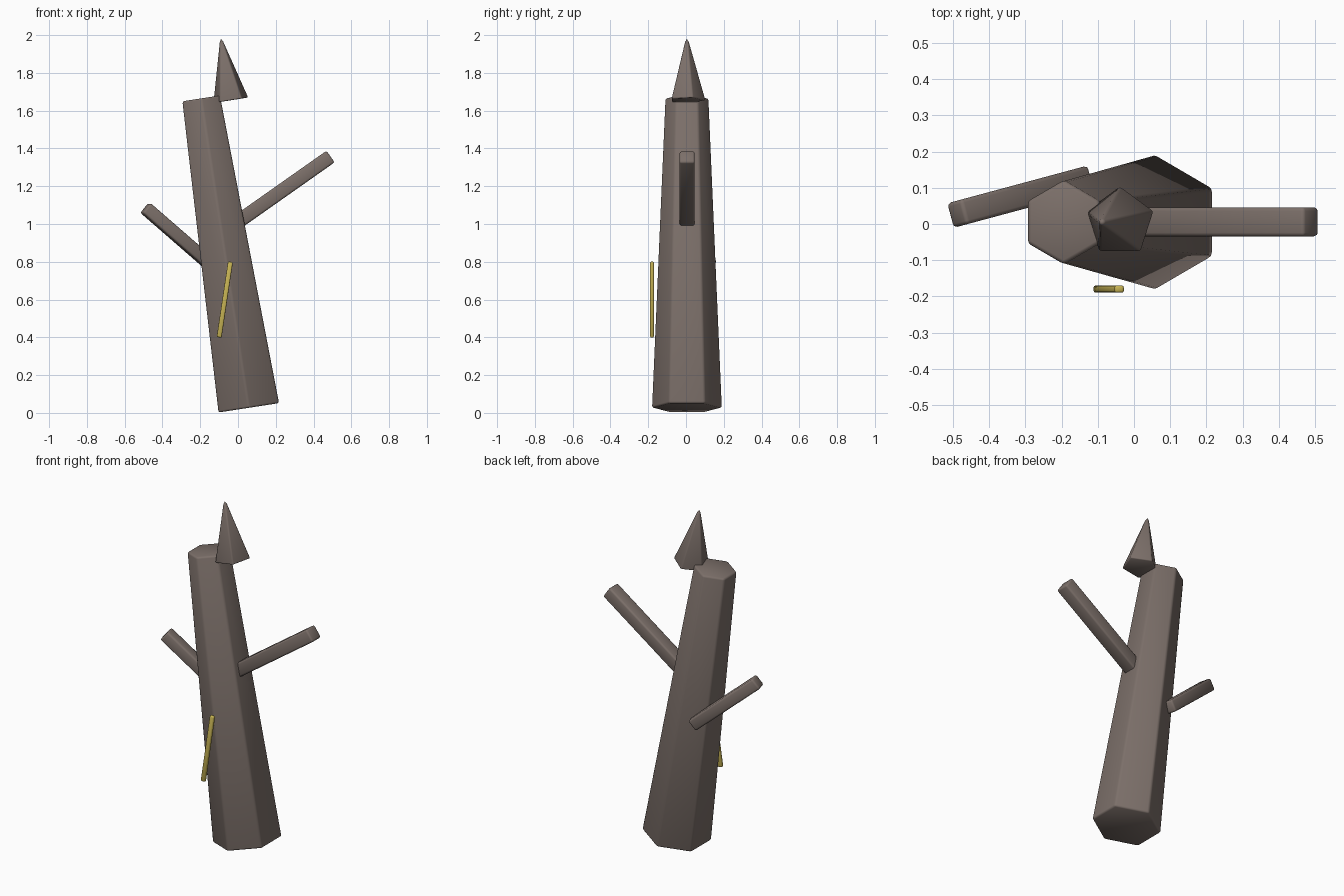
import bpy
from math import radians, atan2, hypot
from mathutils import Vector

cube = bpy.data.objects.get("Cube")
if cube:
    bpy.data.objects.remove(cube, do_unlink=True)


def material(name, color):
    mat = bpy.data.materials.new(name)
    mat.use_nodes = True
    mat.diffuse_color = color
    mat.node_tree.nodes["Principled BSDF"].inputs["Base Color"].default_value = color
    return mat


bark = material("bark brown", (0.20, 0.16, 0.142, 1))
gold = material("pale gold", (0.58, 0.46, 0.09, 1))


def finish(name, mat, bevel):
    """Name the active object, soften its edges and shade it smooth."""
    ob = bpy.context.object
    ob.name = ob.data.name = name
    ob.data.materials.append(mat)
    bpy.ops.object.transform_apply(location=False, rotation=False, scale=True)
    bpy.ops.object.shade_smooth()
    mod = ob.modifiers.new("soft edges", 'BEVEL')
    mod.width = bevel
    mod.segments = 2
    mod.limit_method = 'ANGLE'
    mod.angle_limit = radians(30)


def placement(start, end):
    """Centre, length and rotation that lay local z along start to end."""
    a, b = Vector(start), Vector(end)
    d = b - a
    tilt = atan2(hypot(d.x, d.y), d.z)
    return (a + b) / 2, d.length, (0, tilt, atan2(d.y, d.x))


def tapered(name, sides, r1, r2, start, end, bevel):
    # These parts lean only sideways, so tilt about y keeps a corner at the back
    centre, length, _ = placement(start, end)
    lean = atan2(end[0] - start[0], end[2] - start[2])
    bpy.ops.mesh.primitive_cone_add(vertices=sides, radius1=r1, radius2=r2, depth=length,
                                    location=centre, rotation=(0, lean, 0))
    finish(name, bark, bevel)


def bar(name, mat, start, end, width, depth, bevel):
    centre, length, rot = placement(start, end)
    bpy.ops.mesh.primitive_cube_add(size=1, location=centre, rotation=rot)
    bpy.context.object.scale = (width, depth, length)
    finish(name, mat, bevel)


# Leaning trunk and the broken spike on top
tapered("trunk", 6, 0.187, 0.116, (0.057, 0.005, 0.027), (-0.195, 0.005, 1.665), 0.01)
tapered("top_spike", 5, 0.1, 0, (-0.038, 0.005, 1.655), (-0.094, 0.005, 2.006), 0.007)

# Side branches
bar("left_branch", bark, (0.0, 0.006, 1.012), (0.49, 0.006, 1.357), 0.075, 0.08, 0.01)
bar("right_branch", bark, (-0.137, 0.123, 0.778), (-0.49, 0.028, 1.085), 0.067, 0.07, 0.01)

# Glowing crack on the front
bar("gold_strip", gold, (-0.1, -0.18, 0.4), (-0.04, -0.18, 0.8), 0.026, 0.02, 0.006)
